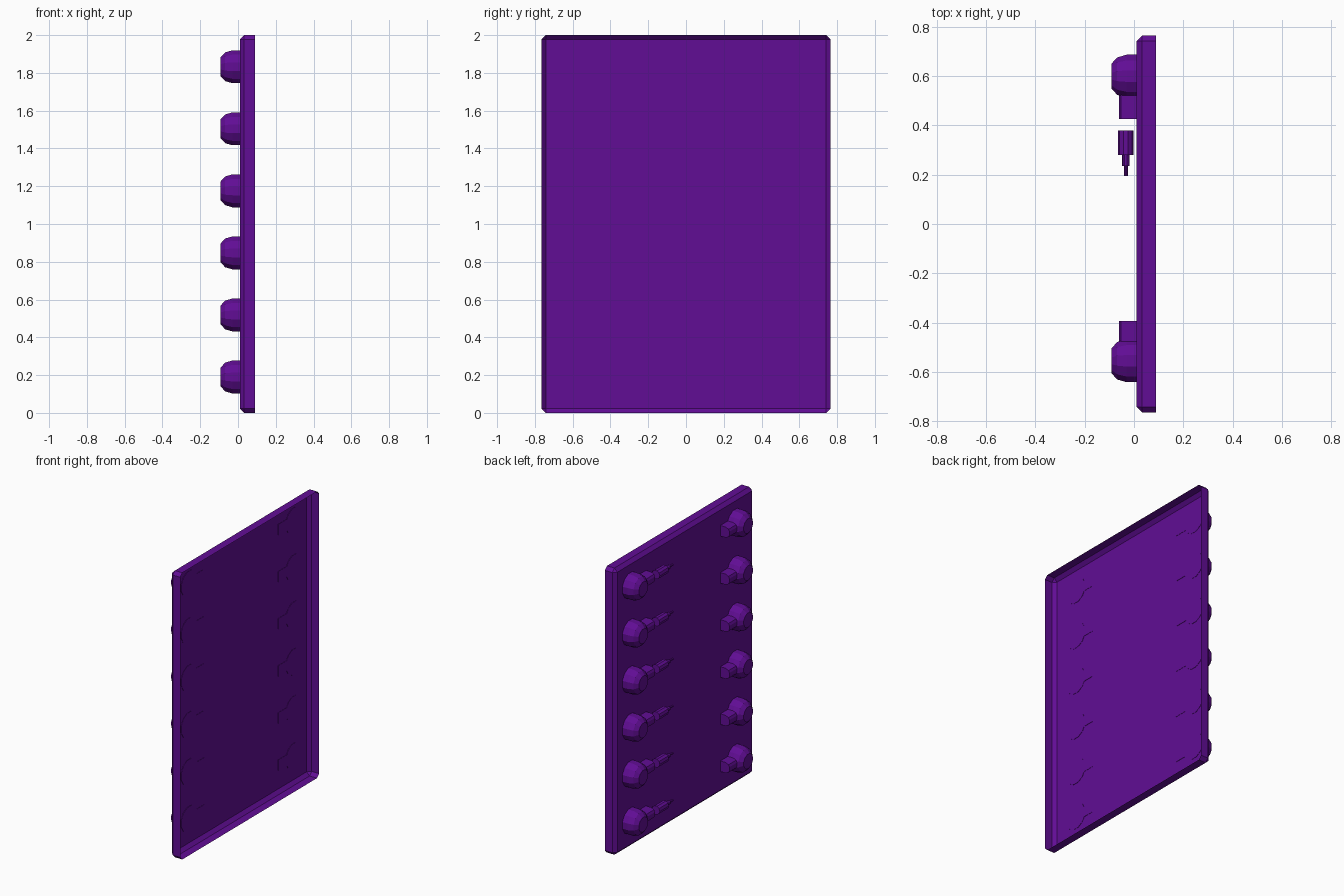
import bpy, bmesh
from math import cos, sin, pi

if "Cube" in bpy.data.objects:
    bpy.data.objects.remove(bpy.data.objects["Cube"])

mat = bpy.data.materials.new("purple")
mat.diffuse_color = (0.12, 0.004, 0.30, 1)
mat.use_nodes = True
mat.node_tree.nodes["Principled BSDF"].inputs["Base Color"].default_value = mat.diffuse_color


def finish(name, bm):
    bmesh.ops.recalc_face_normals(bm, faces=bm.faces[:])
    me = bpy.data.meshes.new(name)
    bm.to_mesh(me)
    bm.free()
    me.materials.append(mat)
    ob = bpy.data.objects.new(name, me)
    bpy.context.collection.objects.link(ob)
    return ob


def loft(name, rings):
    """Skin a stack of equal-length rings and cap both ends."""
    bm = bmesh.new()
    vs = [[bm.verts.new(p) for p in r] for r in rings]
    n = len(vs[0])
    for a, b in zip(vs, vs[1:]):
        for i in range(n):
            j = (i + 1) % n
            bm.faces.new((a[i], a[j], b[j], b[i]))
    bm.faces.new(vs[0])
    bm.faces.new(vs[-1])
    return finish(name, bm)


def dome(name, y, z, sides=12):
    profile = [(0.012, 0.087), (-0.03, 0.087), (-0.068, 0.076), (-0.092, 0.05)]
    angles = [2 * pi * (i + 0.5) / sides for i in range(sides)]
    k = 1 / cos(pi / sides)
    return loft(name, [[(x, y + r * k * cos(a), z + r * k * sin(a)) for a in angles]
                       for x, r in profile])


def socket(name, y0, y1, z):
    half = [(0.012, 0.037), (-0.03, 0.037), (-0.053, 0.027), (-0.06, 0.012)]
    outline = half + [(x, -w) for x, w in reversed(half)]
    return loft(name, [[(x, y, z + w) for x, w in outline] for y in (y0, y1)])


def plug(name, z, sides=10):
    steps = [(0.38, 0.031), (0.28, 0.031), (0.28, 0.015), (0.235, 0.015),
             (0.235, 0.008), (0.195, 0.008)]
    angles = [2 * pi * i / sides for i in range(sides)]
    return loft(name, [[(-0.033 + r * cos(a), y, z + r * sin(a)) for a in angles]
                       for y, r in steps])


# Shallow tray panel, chamfered and open on the +x side
bm = bmesh.new()
bmesh.ops.create_cube(bm, size=1)
for v in bm.verts:
    v.co.x = 0.05 + v.co.x * 0.08
    v.co.y *= 1.53
    v.co.z = 1 + v.co.z * 2
edges = [e for e in bm.edges if min(v.co.x for v in e.verts) < 0.05]
bmesh.ops.bevel(bm, geom=edges, offset=0.023, segments=1, affect='EDGES')
lid = [f for f in bm.faces if all(v.co.x > 0.089 for v in f.verts)]
bmesh.ops.delete(bm, geom=lid, context='FACES_ONLY')
finish("tray_panel", bm)

# Six rows of knobs, sockets and plugs on the -x side
for i in range(6):
    z = 0.19 + i * 0.3285
    dome(f"knob_a_{i}", 0.60, z)
    socket(f"socket_a_{i}", 0.427, 0.54, z)
    plug(f"plug_{i}", z)
    dome(f"knob_b_{i}", -0.555, z)
    socket(f"socket_b_{i}", -0.50, -0.393, z)
